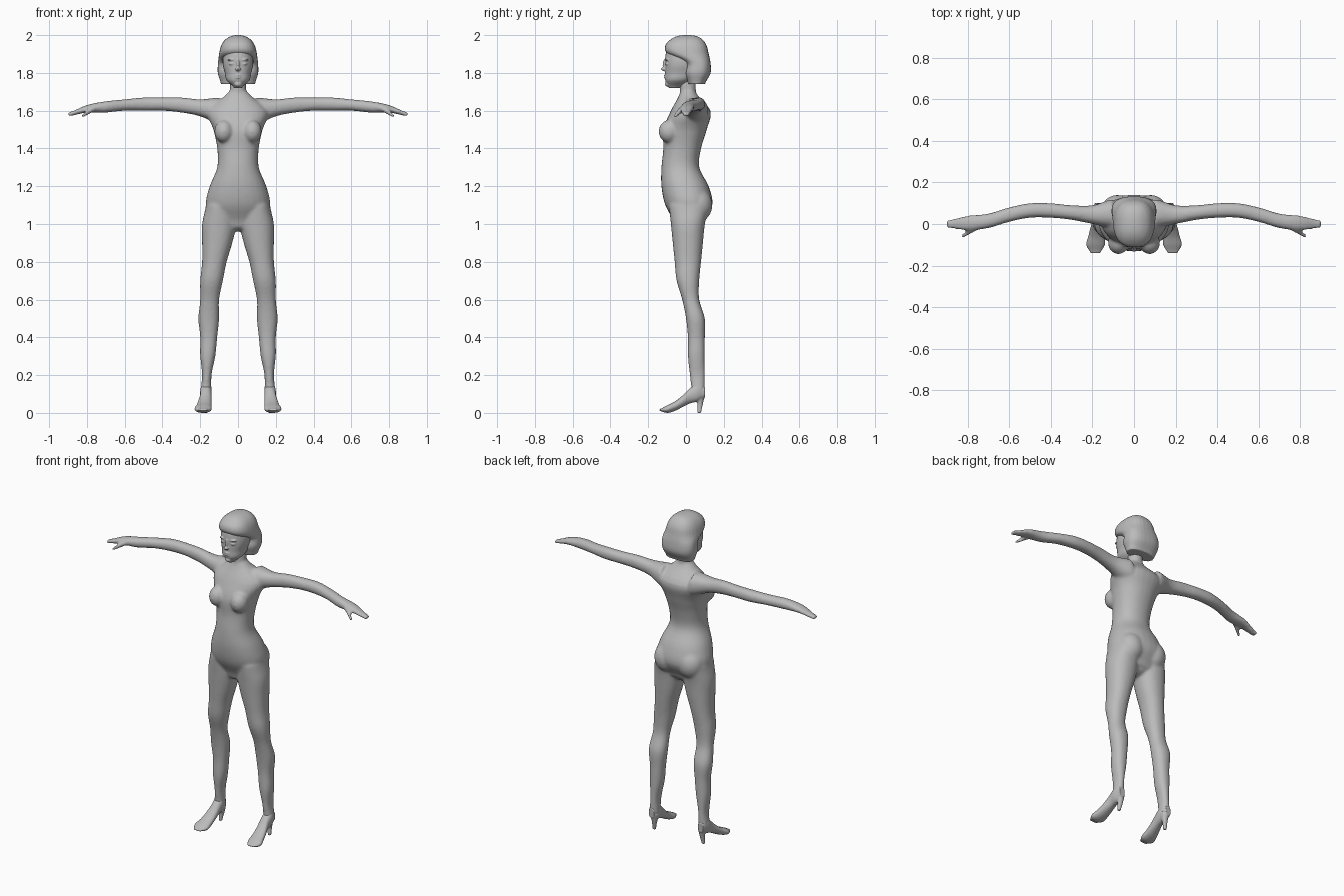
import bpy
import bmesh
import math
from mathutils import Matrix, Vector

if "Cube" in bpy.data.objects:
    bpy.data.objects.remove(bpy.data.objects["Cube"], do_unlink=True)

grey = bpy.data.materials.new("plain grey")
grey.use_nodes = True
tone = (0.5, 0.5, 0.5, 1)
grey.diffuse_color = tone
grey.node_tree.nodes["Principled BSDF"].inputs["Base Color"].default_value = tone

SEGMENTS = 28
STEPS = 4


def blend(values, position):
    """Catmull-Rom value of an evenly spaced profile."""
    last = len(values) - 1
    index = min(int(position), last - 1)
    t = position - index
    a, b, c, d = (values[min(max(index + k, 0), last)] for k in (-1, 0, 1, 2))
    return b + t * (c - a + t * (2 * a - 5 * b + 4 * c - d
                                 + t * (3 * b - a - 3 * c + d))) / 2


def rounded(wave, power):
    """Push a sine or cosine towards a squarer section."""
    return math.copysign(abs(wave) ** (2 / power), wave)


def loft(bm, axis, start, end, bounds, side=1, power=2.2, domed=False):
    """Skin sections along an axis; bounds holds the u_min, u_max, v_min, v_max profiles."""
    spans = len(bounds[0]) - 1
    rings = []
    for step in range(spans * STEPS + 1):
        position = step / STEPS
        along = position / spans
        if domed:
            along = math.sin(along * math.pi / 2)
        t = start + (end - start) * along
        u_min, u_max, v_min, v_max = (blend(profile, position) for profile in bounds)
        ring = []
        for k in range(SEGMENTS):
            angle = math.tau * k / SEGMENTS
            u = (u_min + u_max + (u_max - u_min) * rounded(math.cos(angle), power)) / 2
            v = (v_min + v_max + (v_max - v_min) * rounded(math.sin(angle), power)) / 2
            x, y, z = {"x": (t, u, v), "y": (u, t, v), "z": (u, v, t)}[axis]
            ring.append(bm.verts.new((side * x, y, z)))
        rings.append(ring)
    faces = [bm.faces.new(rings[0]), bm.faces.new(rings[-1])]
    for low, high in zip(rings, rings[1:]):
        for k in range(SEGMENTS):
            n = (k + 1) % SEGMENTS
            faces.append(bm.faces.new((low[k], low[n], high[n], high[k])))
    bmesh.ops.recalc_face_normals(bm, faces=faces)


def symmetric(half, front, back):
    """Bounds of a part centred on the body's middle plane."""
    return [-h for h in half], half, front, back


def blob(bm, centre, radii):
    """Add an ellipsoid."""
    place = Matrix.Translation(Vector(centre)) @ Matrix.Diagonal((*radii, 1))
    bmesh.ops.create_uvsphere(bm, u_segments=24, v_segments=16, radius=1, matrix=place)


def finish(bm, name, voxel, relax):
    """Make the object and fuse its pieces into one soft skin."""
    mesh = bpy.data.meshes.new(name)
    bm.to_mesh(mesh)
    bm.free()
    mesh.materials.append(grey)
    mesh.shade_smooth()
    obj = bpy.data.objects.new(name, mesh)
    bpy.context.collection.objects.link(obj)
    fuse = obj.modifiers.new("fuse", "REMESH")
    fuse.mode = "VOXEL"
    fuse.voxel_size = voxel
    fuse.use_smooth_shade = True
    soften = obj.modifiers.new("soften", "SMOOTH")
    soften.factor = 0.5
    soften.iterations = relax


# Trunk from hips to the base of the neck
trunk = symmetric(
    half=[.13, .17, .15, .11, .11, .13, .16, .05],
    front=[-.06, -.11, -.13, -.13, -.12, -.12, -.08, -.03],
    back=[.09, .14, .12, .07, .08, .11, .13, .05])

# Leg from ankle to hip: inner side, outer side, front, back
leg = ([.14, .14, .12, .11, .1, .1, .08, .06, .03, .01, .02],
       [.2, .19, .2, .2, .21, .2, .2, .19, .19, .19, .17],
       [.03, .02, .01, .01, 0, -.02, -.05, -.06, -.07, -.08, -.09],
       [.1, .1, .1, .1, .1, .07, .07, .08, .09, .1, .12])

# Arm from shoulder to fingertips: front, back, underside, top
arm = ([-.02, 0, .02, .03, .03, .01, -.02, -.03, -.02],
       [.12, .09, .09, .1, .1, .08, .05, .04, .02],
       [1.53, 1.57, 1.59, 1.6, 1.6, 1.6, 1.59, 1.59, 1.57],
       [1.67, 1.66, 1.67, 1.67, 1.67, 1.66, 1.65, 1.63, 1.59])
thumb = ([-.03, -.05, -.07], [0, -.02, -.05], [1.6, 1.58, 1.56], [1.63, 1.61, 1.58])

body = bmesh.new()
loft(body, "z", 1, 1.7, trunk)
blob(body, (0, .01, 1.72), (.043, .043, .12))
blob(body, (0, .01, 1), (.12, .07, .04))
for side in (1, -1):
    loft(body, "z", .1, 1.1, leg, side)
    loft(body, "x", .1, .9, arm, side)
    loft(body, "x", .75, .83, thumb, side)
    blob(body, (side * .075, -.09, 1.49), (.05, .055, .06))
    blob(body, (side * .08, .06, 1.1), (.08, .08, .09))
finish(body, "body", voxel=.008, relax=8)

# Head, chin to crown, with nose, chin, lips, eyes and brows
skull = symmetric(
    half=[.02, .06, .07, .08, .08, .07, .03],
    front=[-.09, -.11, -.11, -.11, -.11, -.1, -.06],
    back=[-.03, .03, .06, .07, .08, .07, .03])
head = bmesh.new()
loft(head, "z", 1.72, 1.96, skull)
blob(head, (0, -.11, 1.84), (.009, .014, .035))
blob(head, (0, -.115, 1.82), (.014, .018, .01))
blob(head, (0, -.095, 1.74), (.02, .016, .014))
for height in (1.775, 1.787):
    blob(head, (0, -.104, height), (.02, .013, .006))
for side in (1, -1):
    blob(head, (side * .033, -.1, 1.848), (.015, .01, .007))
    blob(head, (side * .034, -.1, 1.87), (.023, .012, .006))
finish(head, "head", voxel=.004, relax=3)

# Bobbed hair with an overhanging fringe
bob = symmetric(
    half=[.09, .107, .106, .1, .09, .07, .04, .01],
    front=[.01, -.01, -.01, -.1, -.11, -.085, -.05, -.01],
    back=[.1, .13, .13, .12, .11, .09, .06, .02])
hair = bmesh.new()
loft(hair, "z", 1.74, 2, bob, power=2.5, domed=True)
finish(hair, "hair", voxel=.005, relax=3)

# Court shoe from toe to back: inner side, outer side, sole, top
upper = ([.16, .14, .14, .14, .14, .14, .15],
         [.21, .23, .22, .21, .2, .2, .19],
         [.01, 0, .01, .03, .05, .06, .08],
         [.02, .04, .06, .09, .13, .16, .14])
# Slim heel from floor to shoe: inner side, outer side, front, back
heel = ([.16, .15, .14], [.18, .18, .19], [.06, .06, .04], [.08, .09, .1])
for label, side in (("left", 1), ("right", -1)):
    shoe = bmesh.new()
    loft(shoe, "y", -.14, .1, upper, side)
    loft(shoe, "z", 0, .1, heel, side)
    finish(shoe, label + "_shoe", voxel=.004, relax=3)
